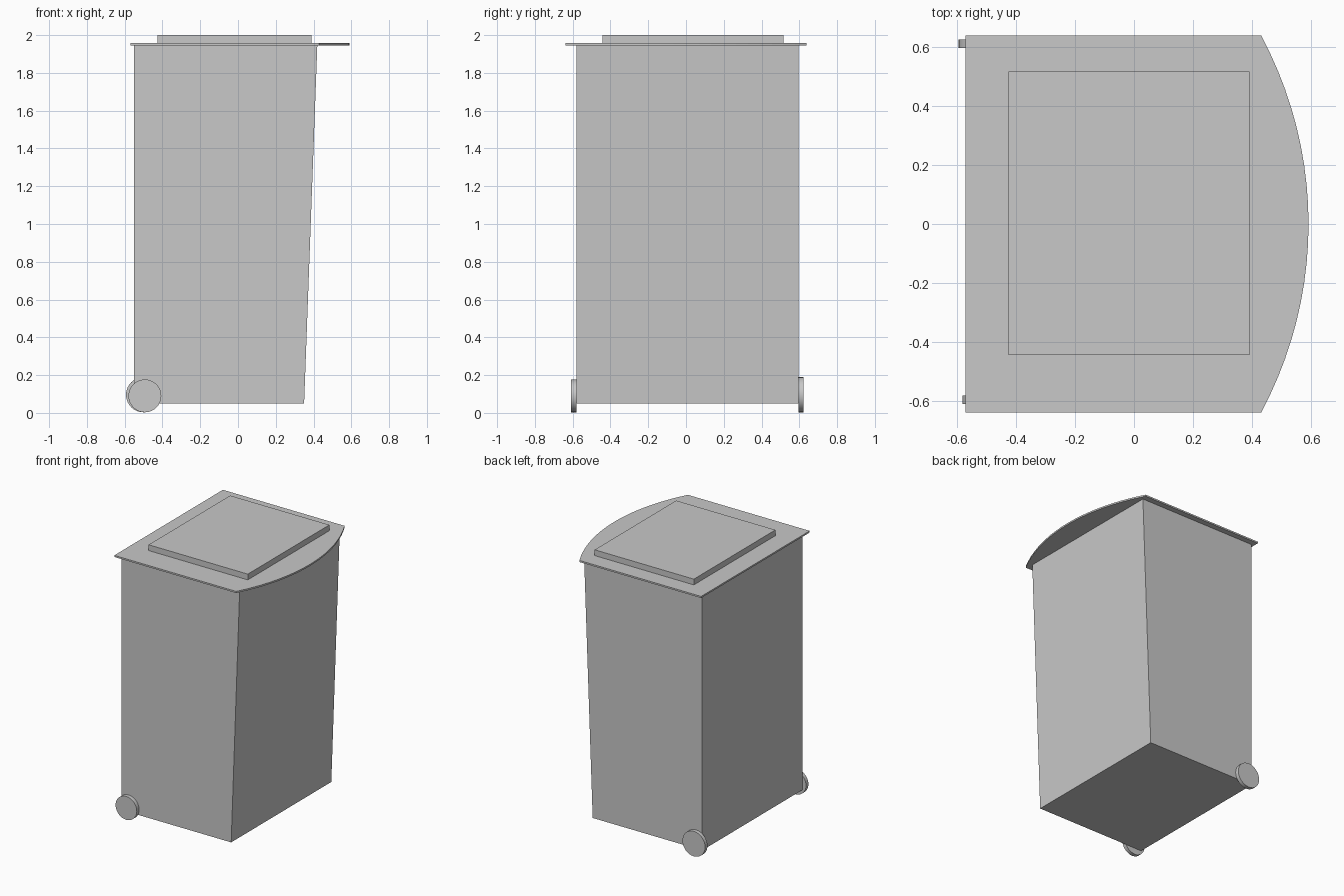
import bpy, bmesh, math
from mathutils import Vector

cube = bpy.data.objects.get("Cube")
if cube:
    bpy.data.objects.remove(cube, do_unlink=True)

grey = bpy.data.materials.new("plain_grey")
grey.use_nodes = True
grey.diffuse_color = (0.58, 0.58, 0.58, 1)
grey.node_tree.nodes["Principled BSDF"].inputs["Base Color"].default_value = grey.diffuse_color


def extrude_profile(name, points, direction):
    """Close a flat outline and extrude it into a solid."""
    bm = bmesh.new()
    face = bm.faces.new([bm.verts.new(p) for p in points])
    result = bmesh.ops.extrude_face_region(bm, geom=[face], use_keep_orig=True)
    moved = [g for g in result["geom"] if isinstance(g, bmesh.types.BMVert)]
    bmesh.ops.translate(bm, verts=moved, vec=Vector(direction))
    bmesh.ops.recalc_face_normals(bm, faces=bm.faces)
    mesh = bpy.data.meshes.new(name)
    bm.to_mesh(mesh)
    bm.free()
    mesh.materials.append(grey)
    obj = bpy.data.objects.new(name, mesh)
    bpy.context.collection.objects.link(obj)
    return obj


def wheel(name, x, y, radius, width):
    bpy.ops.mesh.primitive_cylinder_add(vertices=32, radius=radius, depth=width,
                                        location=(x, y, radius + 0.003),
                                        rotation=(math.pi / 2, 0, 0))
    obj = bpy.context.object
    obj.name = name
    obj.data.materials.append(grey)
    bpy.ops.object.shade_smooth_by_angle(angle=math.radians(30))


# Bin body with one sloping side
side = [(-0.55, 0.05), (0.35, 0.05), (0.42, 1.95), (-0.55, 1.95)]
extrude_profile("bin_body", [(x, -0.58, z) for x, z in side], (0, 1.175, 0))

# Thin lid with a bowed edge
half, edge, bow = 0.637, 0.43, 0.16
radius = (half ** 2 + bow ** 2) / (2 * bow)
sweep = math.asin(half / radius)
steps = 20
outline = [(-0.57, half), (-0.57, -half)]
for i in range(steps + 1):
    a = sweep * (2 * i / steps - 1)
    outline.append((edge + bow - radius * (1 - math.cos(a)), radius * math.sin(a)))
extrude_profile("lid", [(x, y, 1.945) for x, y in outline], (0, 0, 0.012))

# Raised lid panel
panel = [(-0.425, -0.442), (0.39, -0.442), (0.39, 0.515), (-0.425, 0.515)]
extrude_profile("lid_panel", [(x, y, 1.95) for x, y in panel], (0, 0, 0.05))

# Wheels at the lower corners
wheel("front_wheel", -0.493, -0.594, 0.087, 0.028)
wheel("back_wheel", -0.5, 0.609, 0.093, 0.028)
